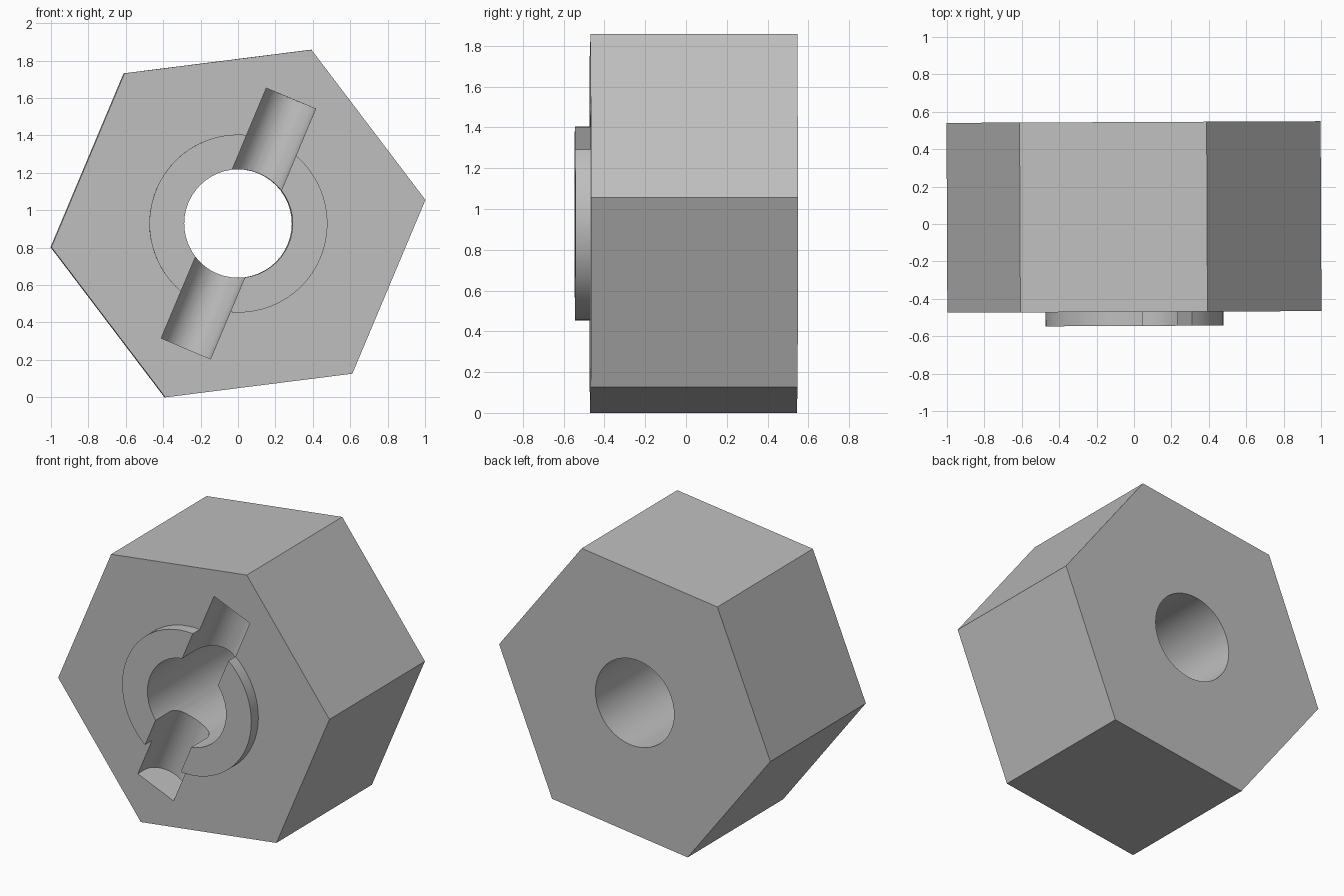
import bpy, bmesh, math
from mathutils import Matrix, Vector

default_cube = bpy.data.objects.get("Cube")
if default_cube:
    bpy.data.objects.remove(default_cube, do_unlink=True)

# Plain grey metal
steel = bpy.data.materials.new("grey steel")
steel.use_nodes = True
GREY = (0.52, 0.52, 0.52, 1)
steel.diffuse_color = GREY
steel.node_tree.nodes["Principled BSDF"].inputs["Base Color"].default_value = GREY

# Shared placement: local x runs along the slot, local y along the bore
TURN = math.radians(67.2)
PLACE = (Matrix.Translation((0, 0, 0.929))
         @ Matrix.Rotation(0.0045, 4, 'Z')
         @ Matrix.Rotation(-TURN, 4, 'Y'))
FRONT, FACE, BACK = -0.545, -0.47, 0.545


def prism(name, ring, sweep):
    """Extrude a closed ring of points along a vector."""
    bm = bmesh.new()
    face = bm.faces.new([bm.verts.new(p) for p in ring])
    out = bmesh.ops.extrude_face_region(bm, geom=[face])
    moved = [v for v in out["geom"] if isinstance(v, bmesh.types.BMVert)]
    bmesh.ops.translate(bm, verts=moved, vec=Vector(sweep))
    bmesh.ops.recalc_face_normals(bm, faces=bm.faces)
    bm.transform(PLACE)
    mesh = bpy.data.meshes.new(name)
    bm.to_mesh(mesh)
    bm.free()
    mesh.materials.append(steel)
    obj = bpy.data.objects.new(name, mesh)
    bpy.context.collection.objects.link(obj)
    return obj


def disc(name, radius, sides, y0, y1):
    """Regular prism along the bore axis."""
    angles = [math.tau * i / sides for i in range(sides)]
    ring = [(radius * math.cos(a), y0, radius * math.sin(a)) for a in angles]
    return prism(name, ring, (0, y1 - y0, 0))


def combine(target, tool, operation):
    """Apply a boolean and remove the helper."""
    tool.hide_render = True
    mod = target.modifiers.new(operation.lower(), 'BOOLEAN')
    mod.operation, mod.solver, mod.object = operation, 'EXACT', tool
    bpy.context.view_layer.objects.active = target
    bpy.ops.object.modifier_apply(modifier=mod.name)
    bpy.data.objects.remove(tool, do_unlink=True)


# Hexagonal body with a raised round collar
nut = disc("hex_nut_body", 1.008, 6, FACE, BACK)
combine(nut, disc("collar", 0.476, 64, FRONT, 0), 'UNION')

# Through bore
combine(nut, disc("bore_cutter", 0.29, 48, -1, 1), 'DIFFERENCE')

# Round-bottomed slot across the front
HALF_WIDTH, HALF_LENGTH, AXIS_Y, STEPS = 0.143, 0.725, -0.397, 24
slot = [(-HALF_LENGTH, -1, -HALF_WIDTH), (-HALF_LENGTH, -1, HALF_WIDTH)]
for i in range(STEPS + 1):
    a = math.pi * i / STEPS
    slot.append((-HALF_LENGTH, AXIS_Y + HALF_WIDTH * math.sin(a), HALF_WIDTH * math.cos(a)))
combine(nut, prism("slot_cutter", slot, (2 * HALF_LENGTH, 0, 0)), 'DIFFERENCE')

# Smooth the round walls, keep the edges crisp
bpy.ops.object.select_all(action='DESELECT')
nut.select_set(True)
bpy.context.view_layer.objects.active = nut
bpy.ops.object.shade_smooth_by_angle(angle=math.radians(30))
